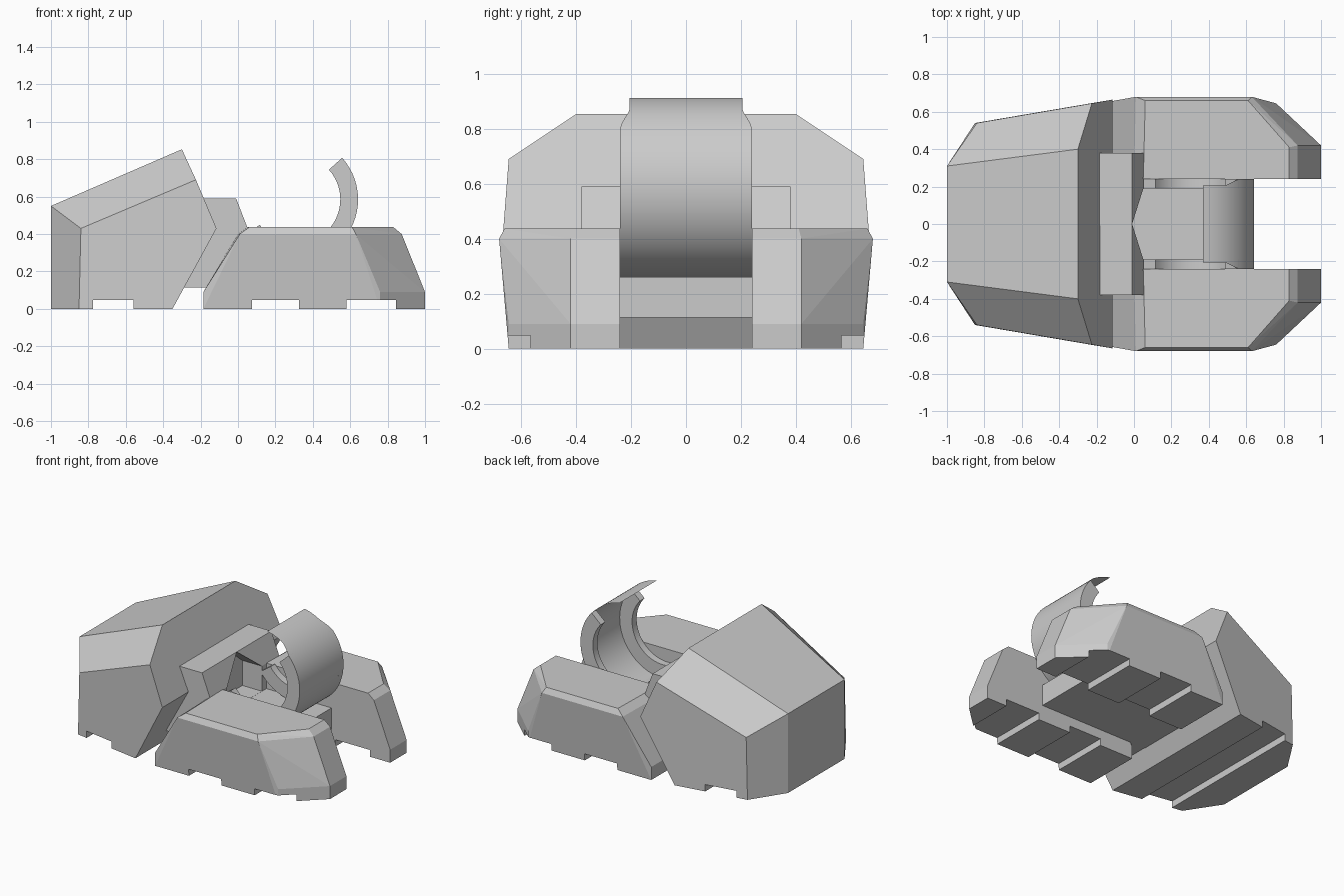
import bpy, bmesh, math

if "Cube" in bpy.data.objects:
    bpy.data.objects.remove(bpy.data.objects["Cube"])


def finish(name, bm):
    bmesh.ops.recalc_face_normals(bm, faces=bm.faces)
    me = bpy.data.meshes.new(name)
    bm.to_mesh(me)
    bm.free()
    ob = bpy.data.objects.new(name, me)
    bpy.context.collection.objects.link(ob)
    return ob


def hull(name, pts):
    bm = bmesh.new()
    for p in pts:
        bm.verts.new(p)
    res = bmesh.ops.convex_hull(bm, input=bm.verts)
    bmesh.ops.delete(bm, geom=[g for g in res["geom_interior"] if isinstance(g, bmesh.types.BMVert)],
                     context='VERTS')
    bmesh.ops.dissolve_limit(bm, angle_limit=math.radians(3), verts=bm.verts, edges=bm.edges)
    return finish(name, bm)


def prism(name, profile, y0, y1):
    """Extrude an (x, z) profile along y."""
    bm = bmesh.new()
    face = bm.faces.new([bm.verts.new((x, y0, z)) for x, z in profile])
    ext = bmesh.ops.extrude_face_region(bm, geom=[face])
    for v in ext["geom"]:
        if isinstance(v, bmesh.types.BMVert):
            v.co.y = y1
    return finish(name, bm)


def cut(ob, cutter):
    mod = ob.modifiers.new("cut", 'BOOLEAN')
    mod.operation = 'DIFFERENCE'
    mod.solver = 'EXACT'
    mod.object = cutter
    cutter.hide_render = True
    bpy.context.view_layer.objects.active = ob
    bpy.ops.object.modifier_apply(modifier=mod.name)
    bpy.data.objects.remove(cutter, do_unlink=True)


def groove(ob, x0, x1):
    cut(ob, prism("groove_cutter", [(x0, -.1), (x1, -.1), (x1, .047), (x0, .047)], -1, 1))


def smooth(ob):
    bpy.ops.object.select_all(action='DESELECT')
    ob.select_set(True)
    bpy.context.view_layer.objects.active = ob
    bpy.ops.object.shade_smooth_by_angle(angle=math.radians(30))


# Large wedge block with a groove in its sole
half = [(-1, .31, 0), (-1, .31, .55), (-.30, .40, .853), (-.85, .54, 0), (-.84, .54, .43),
        (-.225, .645, .69), (-.115, .665, .43), (-.35, .625, 0)]
toe = hull("toe_block", [(x, s * y, z) for x, y, z in half for s in (1, -1)])
groove(toe, -.775, -.56)

# Pair of side blocks, each lofted through four outlines
base = [(-.185, .24), (-.185, .645), (.76, .645), (1, .42), (1, .24)]
rim = [(0, .24), (.01, .68), (.63, .68), (.875, .42), (.875, .24)]
cap = [(.05, .24), (.06, .66), (.61, .66), (.83, .41), (.83, .24)]
levels = [(base, 0), (base, .09), (rim, .40), (cap, .437)]
for side, s in (("left", 1), ("right", -1)):
    block = hull(side + "_side_block", [(x, s * y, z) for ring, z in levels for x, y in ring])
    groove(block, .075, .325)
    groove(block, .58, .845)

# Floor plate between the blocks
prism("floor_plate", [(-.3, .113), (.55, .113), (.55, .26), (-.3, .26)], -.241, .241)

# Bridge with a gabled opening facing the strap
bridge = prism("bridge", [(-.19, .59), (-.01, .59), (.05, .435), (.05, .2), (-.15, .115), (-.29, .115)],
               -.38, .38)
gable = [(0, .59), (.19, .435), (.19, .261), (-.19, .261), (-.19, .435)]
cut(bridge, hull("gable_cutter", [(x, y, z) for x in (-.1, .2) for y, z in gable]))

# Curved strap: two thick rails and a thin outer sheet
CX, CZ, R_OUT, R_IN = .31, .585, .332, .237


def arc(r, a0, a1, n):
    angles = [math.radians(a0 + (a1 - a0) * i / n) for i in range(n + 1)]
    return [(CX + r * math.cos(a), CZ + r * math.sin(a)) for a in angles]


for side, s in (("left", 1), ("right", -1)):
    profile = arc(R_OUT, -145, 42, 32) + arc(R_IN, 42, -145, 32)
    smooth(prism(side + "_strap_rail", profile, s * .19, s * .24))

bm = bmesh.new()
previous = None
steps = 43
for i, (x, z) in enumerate(arc(R_OUT, -92, 80, steps)):
    angle = -92 + 172 * i / steps
    w = .24 - .035 * min(1, max(0, (angle - 42) / 16))
    row = [bm.verts.new((x, y, z)) for y in (-w, w)]
    if previous:
        bm.faces.new((previous[0], previous[1], row[1], row[0]))
    previous = row
smooth(finish("strap_sheet", bm))
